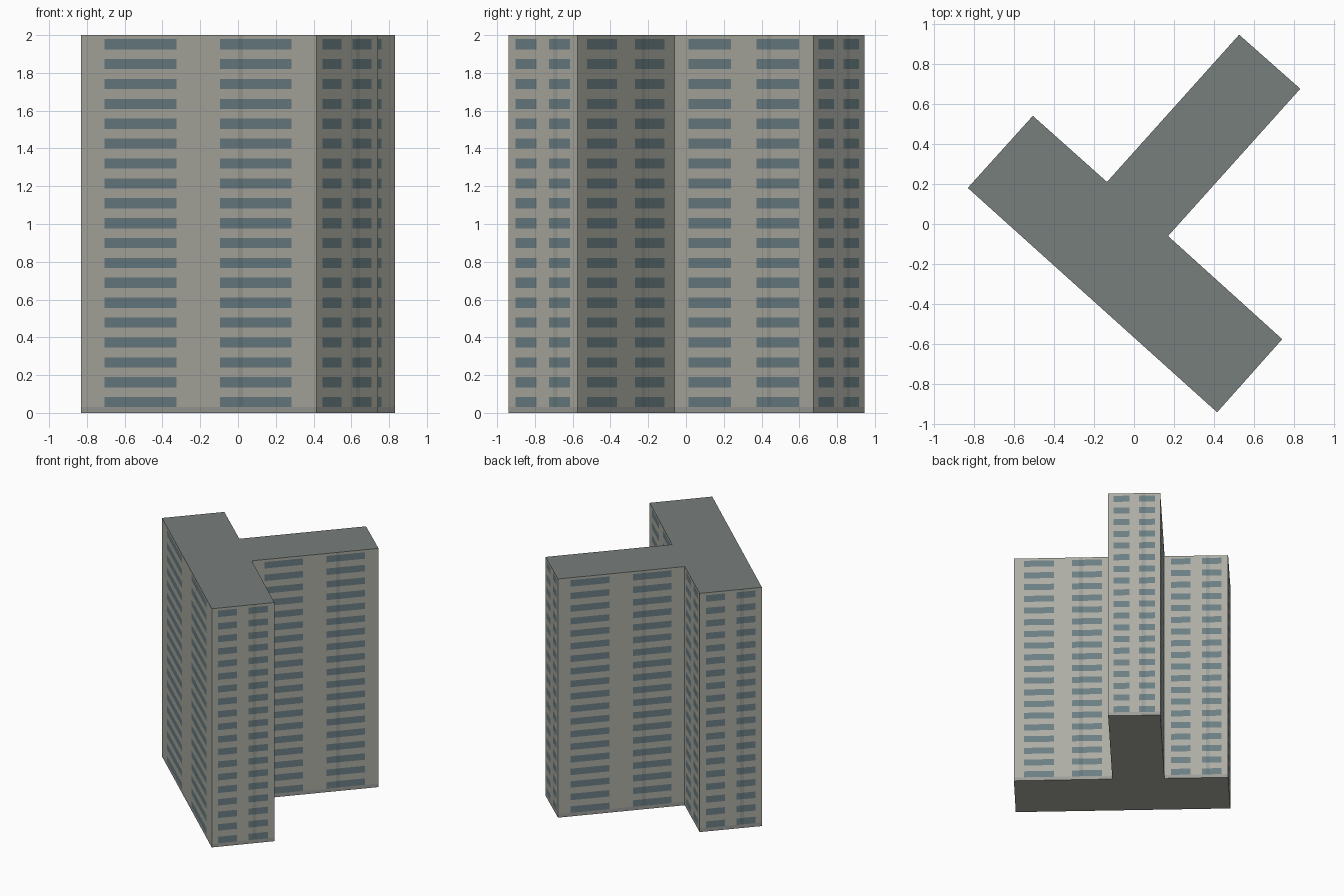
import bpy, bmesh
from mathutils import Vector

if "Cube" in bpy.data.objects:
    bpy.data.objects.remove(bpy.data.objects["Cube"])

HEIGHT, FLOORS = 2.0, 19
PITCH = HEIGHT / FLOORS

# T-shaped footprint, counter-clockwise
PLAN = [(-0.83, 0.18), (0.415, -0.94), (0.74, -0.575), (0.17, -0.06),
        (0.83, 0.675), (0.525, 0.945), (-0.135, 0.21), (-0.505, 0.54)]


def material(name, rgb):
    m = bpy.data.materials.new(name)
    m.diffuse_color = (*rgb, 1)
    m.use_nodes = True
    m.node_tree.nodes["Principled BSDF"].inputs["Base Color"].default_value = m.diffuse_color
    return m


WALL, STRIP, GLASS, ROOF, GLASS_DARK = range(5)
MATS = [material("concrete", (0.42, 0.42, 0.375)),
        material("concrete_shade", (0.34, 0.345, 0.32)),
        material("window_glass", (0.15, 0.215, 0.235)),
        material("roof", (0.185, 0.21, 0.2)),
        material("window_glass_shade", (0.125, 0.185, 0.2))]


def finish(name, bm):
    mesh = bpy.data.meshes.new(name)
    bm.to_mesh(mesh)
    bm.free()
    for m in MATS:
        mesh.materials.append(m)
    obj = bpy.data.objects.new(name, mesh)
    bpy.context.collection.objects.link(obj)


def cell_material(col, row):
    glazed = row >= 1 and row % 2 == 1      # odd bands are window bands
    if glazed and col in (1, 3, 5):
        return GLASS
    if col == 4:                            # drain strip across right windows
        return GLASS_DARK if glazed else STRIP
    return STRIP if row == 0 else WALL


# Horizontal bands: base, then window / wall alternating up the tower
levels = [0.0]
for i in range(FLOORS):
    levels += [0.03 + i * PITCH, 0.084 + i * PITCH]
levels.append(HEIGHT)

# Walls: each side is a grid of flat panels with two window columns
bm = bmesh.new()
for i, start in enumerate(PLAN):
    a, b = Vector(start), Vector(PLAN[(i + 1) % len(PLAN)])
    half = 0.015 / (b - a).length
    cols = [0, 0.1, 0.405, 0.59, 0.68 - half, 0.68 + half, 0.895, 1]
    grid = [[bm.verts.new((*a.lerp(b, t), z)) for t in cols] for z in levels]
    for r in range(len(levels) - 1):
        for c in range(len(cols) - 1):
            f = bm.faces.new((grid[r][c], grid[r][c + 1],
                              grid[r + 1][c + 1], grid[r + 1][c]))
            f.material_index = cell_material(c, r)
bmesh.ops.remove_doubles(bm, verts=bm.verts, dist=1e-5)
finish("tower_walls", bm)

# Flat roof and underside
for name, z, mat in (("roof_slab", HEIGHT, ROOF), ("underside", 0.0, WALL)):
    bm = bmesh.new()
    face = bm.faces.new([bm.verts.new((x, y, z)) for x, y in PLAN])
    face.material_index = mat
    if z == 0:
        face.normal_flip()
    finish(name, bm)
